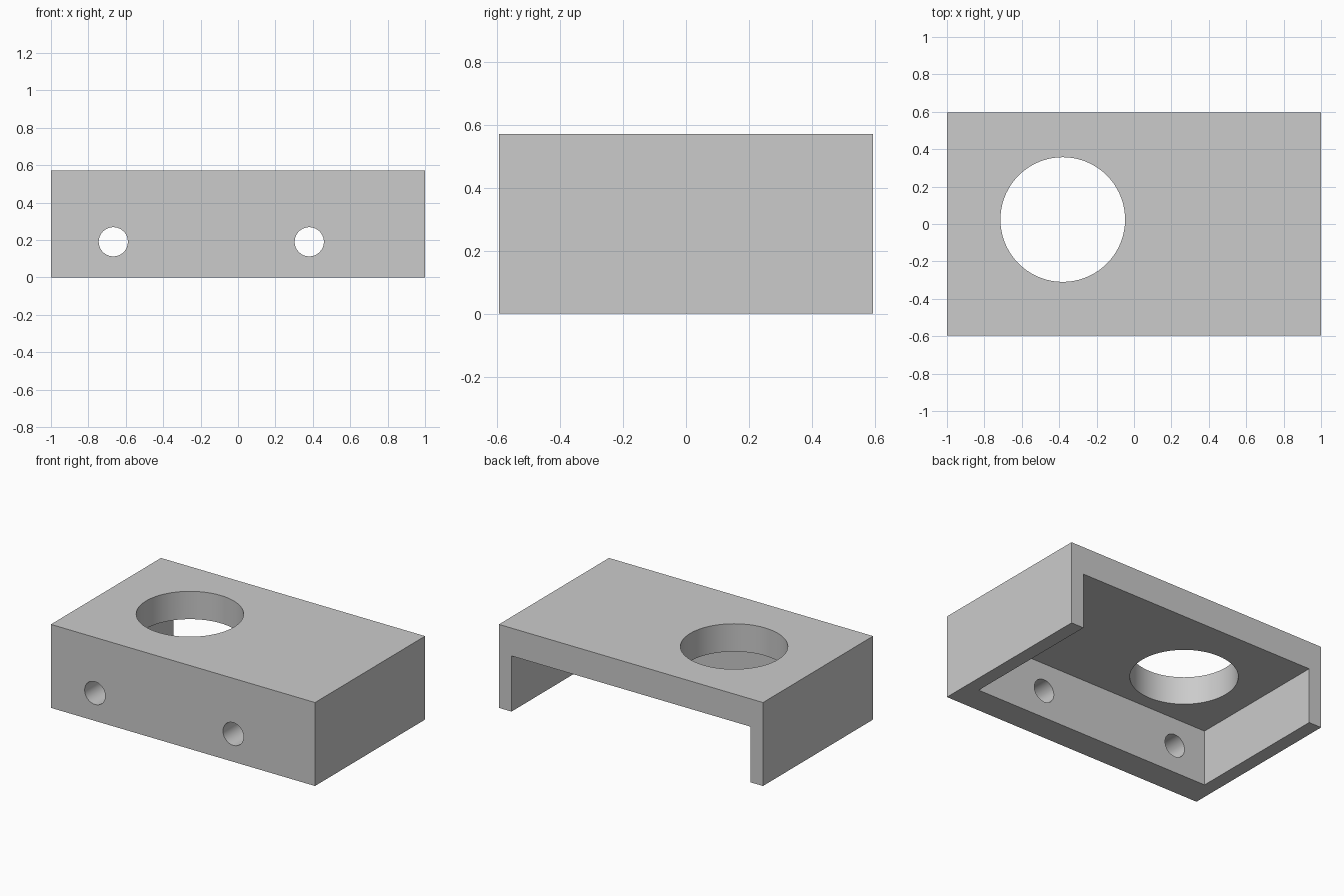
import bpy
from math import radians
from mathutils import Vector

if "Cube" in bpy.data.objects:
    bpy.data.objects.remove(bpy.data.objects["Cube"])

# Dimensions in whole units, scaled so the length is 2
U = 1 / 21
LENGTH, DEPTH, HEIGHT = 42 * U, 25 * U, 12 * U
END_WALL, THICK = 2 * U, 4 * U
FRONT = -DEPTH / 2
OVER = 0.2

grey = bpy.data.materials.new("light_grey")
grey.use_nodes = True
colour = (0.6, 0.6, 0.6, 1)
grey.diffuse_color = colour
grey.node_tree.nodes["Principled BSDF"].inputs["Base Color"].default_value = colour


def box(name, low, high):
    low, high = Vector(low), Vector(high)
    bpy.ops.mesh.primitive_cube_add(size=1, location=(low + high) / 2)
    ob = bpy.context.object
    ob.name = name
    ob.scale = high - low
    bpy.ops.object.transform_apply(location=True, rotation=True, scale=True)
    ob.data.materials.append(grey)
    return ob


def drill(name, location, radius, depth, tilt=0):
    bpy.ops.mesh.primitive_cylinder_add(
        vertices=72, radius=radius, depth=depth, location=location, rotation=(tilt, 0, 0))
    ob = bpy.context.object
    ob.name = name
    ob.data.materials.append(grey)
    return ob


# Solid block with the underside and back hollowed out
housing = box("housing", (-LENGTH / 2, FRONT, 0), (LENGTH / 2, -FRONT, HEIGHT))
cutters = [box("hollow_cutter",
               (-LENGTH / 2 + END_WALL, FRONT + THICK, -OVER),
               (LENGTH / 2 - END_WALL, -FRONT + OVER, HEIGHT - THICK))]

# Large round opening in the top plate
cutters.append(drill("top_hole_cutter", (-8 * U, U / 2, HEIGHT - THICK / 2),
                     7 * U, THICK + OVER))

# Two small holes through the front wall
for x in (-14 * U, 8 * U):
    cutters.append(drill("front_hole_cutter", (x, FRONT + THICK / 2, 4 * U),
                         0.078, THICK + OVER, radians(90)))

# Apply the cuts, then discard the cutters
bpy.ops.object.select_all(action="DESELECT")
bpy.context.view_layer.objects.active = housing
housing.select_set(True)
for cutter in cutters:
    cutter.hide_render = True
    mod = housing.modifiers.new(cutter.name, "BOOLEAN")
    mod.operation = "DIFFERENCE"
    mod.solver = "EXACT"
    mod.object = cutter
    bpy.ops.object.modifier_apply(modifier=mod.name)
for cutter in cutters:
    bpy.data.objects.remove(cutter)

# Smooth hole walls with crisp edges
bpy.ops.object.shade_smooth_by_angle(angle=radians(30))
